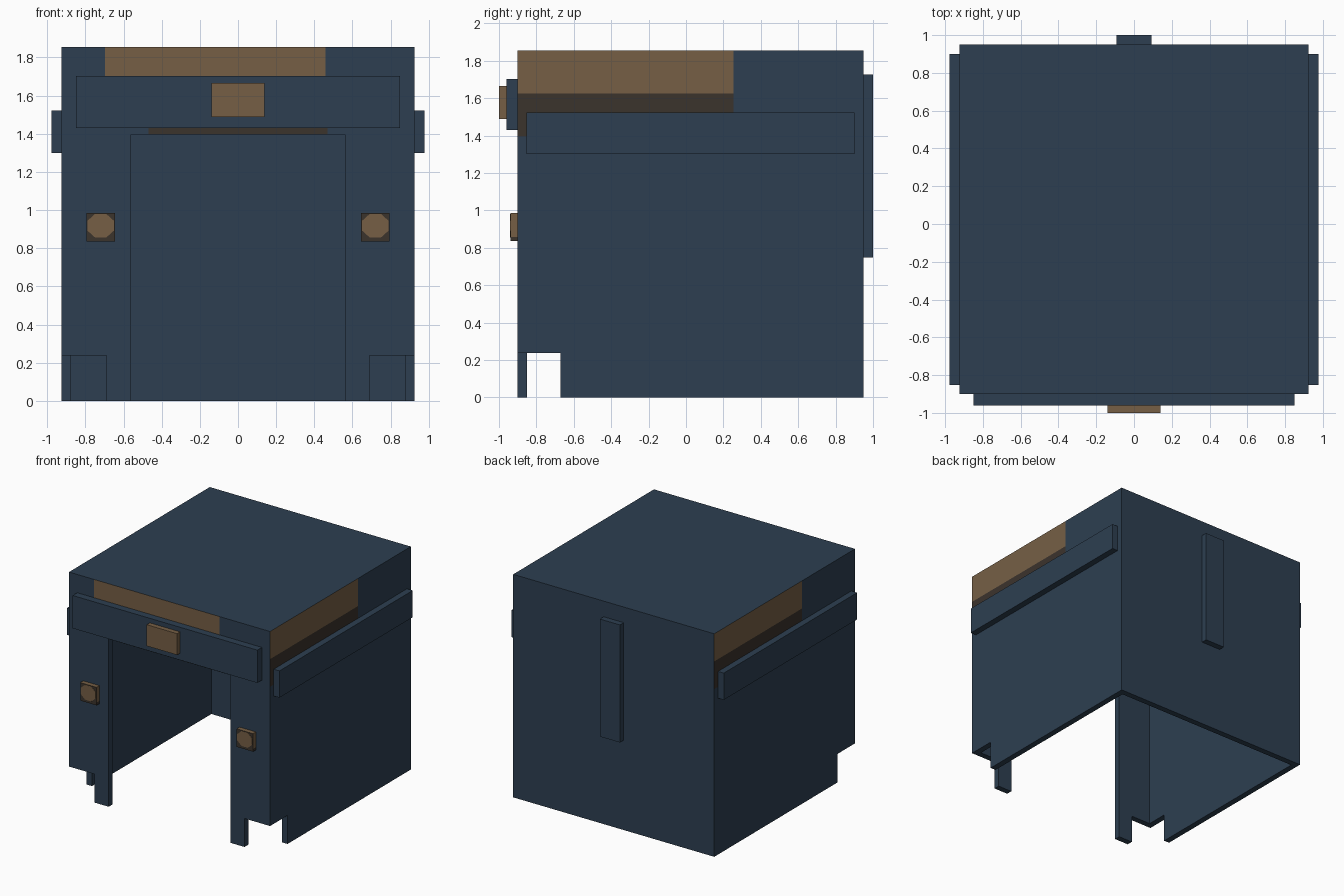
import bpy
import bmesh
import math
from mathutils import Matrix, Vector

if "Cube" in bpy.data.objects:
    bpy.data.objects.remove(bpy.data.objects["Cube"], do_unlink=True)


def material(name, rgb):
    m = bpy.data.materials.new(name)
    m.use_nodes = True
    # display values to linear
    col = [((c / 255 + 0.055) / 1.055) ** 2.4 for c in rgb] + [1]
    m.diffuse_color = col
    m.node_tree.nodes["Principled BSDF"].inputs["Base Color"].default_value = col
    return m


MATS = [material("navy", (45, 63, 81)),
        material("tan", (118, 95, 69)),
        material("dark_brown", (59, 51, 44))]
NAVY, TAN, DARK = range(3)


def add_object(name, bm, mat=NAVY):
    mesh = bpy.data.meshes.new(name)
    bm.to_mesh(mesh)
    bm.free()
    for m in MATS:
        mesh.materials.append(m)
    if mat:
        for p in mesh.polygons:
            p.material_index = mat
    obj = bpy.data.objects.new(name, mesh)
    bpy.context.collection.objects.link(obj)
    return obj


def box(name, x, y, z, mat=NAVY):
    """Box from (min, max) pairs."""
    lo, hi = Vector((x[0], y[0], z[0])), Vector((x[1], y[1], z[1]))
    bm = bmesh.new()
    bmesh.ops.create_cube(bm, size=1, matrix=Matrix.Translation((lo + hi) / 2)
                          @ Matrix.Diagonal((*(hi - lo), 1)))
    return add_object(name, bm, mat)


def cut_and_paint(obj, planes, rule):
    """Split the faces along axis planes, then colour each by a rule."""
    bm = bmesh.new()
    bm.from_mesh(obj.data)
    bmesh.ops.triangulate(bm, faces=bm.faces[:])
    for axis, value in planes:
        co, no = Vector(), Vector()
        co[axis], no[axis] = value, 1
        bmesh.ops.bisect_plane(bm, geom=bm.verts[:] + bm.edges[:] + bm.faces[:],
                               dist=1e-5, plane_co=co, plane_no=no)
    bm.normal_update()
    for f in bm.faces:
        f.material_index = rule(f.calc_center_median(), f.normal)
    bm.to_mesh(obj.data)
    bm.free()


# Hollow shell, open underneath
W, FRONT, BACK, TOP, T = 0.925, -0.9, 0.95, 1.855, 0.05
shell = box("shell", (-W, W), (FRONT, BACK), (0, TOP))
cutters = [
    box("cavity_cutter", (T - W, W - T), (FRONT + T, BACK - T), (-0.1, TOP - T)),
    box("doorway_cutter", (-0.56, 0.56), (-1.1, -0.8), (-0.1, 1.395)),
]
# Corner notches at the front feet
for s, side in ((-1, "right"), (1, "left")):
    cutters.append(box(side + "_notch_cutter", sorted((s * 0.69, s * 1.1)),
                       (-1.1, FRONT + T), (-0.1, 0.237)))
    cutters.append(box(side + "_side_notch_cutter", sorted((s * 0.8, s * 1.1)),
                       (-1.0, -0.67), (-0.1, 0.237)))
bpy.context.view_layer.objects.active = shell
for c in cutters:
    c.hide_render = True
    mod = shell.modifiers.new("cut", "BOOLEAN")
    mod.operation, mod.solver, mod.object = "DIFFERENCE", "EXACT", c
    bpy.ops.object.modifier_apply(modifier=mod.name)
    bpy.data.objects.remove(c, do_unlink=True)


# Two-tone panels below the roof edge
def shell_colour(c, n):
    if c.z < 1.395 or abs(n.z) > 0.5:
        return NAVY
    tone = TAN if c.z > 1.625 else DARK
    on_front = c.y < FRONT + 0.01 and n.y < -0.5
    if on_front and tone == TAN and -0.697 < c.x < 0.46:
        return TAN
    if on_front and tone == DARK and abs(c.x) < 0.47:
        return DARK
    if c.x > W - 0.01 and n.x > 0.5 and c.y < 0.253:
        return tone
    if c.x < 0.01 - W and n.x < -0.5 and c.y > -0.203:
        return tone
    return NAVY


cut_and_paint(shell, [(2, 1.395), (2, 1.625), (0, -0.697), (0, -0.47), (0, 0.46),
                      (0, 0.47), (1, 0.253), (1, -0.203)], shell_colour)

# Raised bars and centre plate
box("front_bar", (-0.85, 0.85), (-0.96, FRONT), (1.43, 1.703))
box("centre_plate", (-0.14, 0.14), (-1.0, -0.96), (1.488, 1.665), TAN)
box("back_bar", (-0.092, 0.092), (BACK, 1.0), (0.747, 1.725))
for s, side in ((-1, "right"), (1, "left")):
    box(side + "_side_bar", sorted((s * W, s * 0.978)), (-0.852, 0.9), (1.3, 1.523))

    # Square lamp with a lighter eight-sided lens
    x = s * 0.72
    lamp = box(side + "_lamp", (x - 0.075, x + 0.075), (-0.938, FRONT), (0.835, 0.985))
    cut_and_paint(lamp, [(2, 0.858)],
                  lambda c, n: DARK if n.y < -0.5 or c.z < 0.858 else TAN)
    bm = bmesh.new()
    bmesh.ops.create_cone(bm, cap_ends=True, segments=8, radius1=0.075, radius2=0.075,
                          depth=0.003,
                          matrix=Matrix.Translation((x, -0.939, 0.918))
                          @ Matrix.Rotation(math.pi / 2, 4, "X")
                          @ Matrix.Diagonal((1, 0.9, 1, 1))
                          @ Matrix.Rotation(math.pi / 8, 4, "Z"))
    add_object(side + "_lens", bm, TAN)
